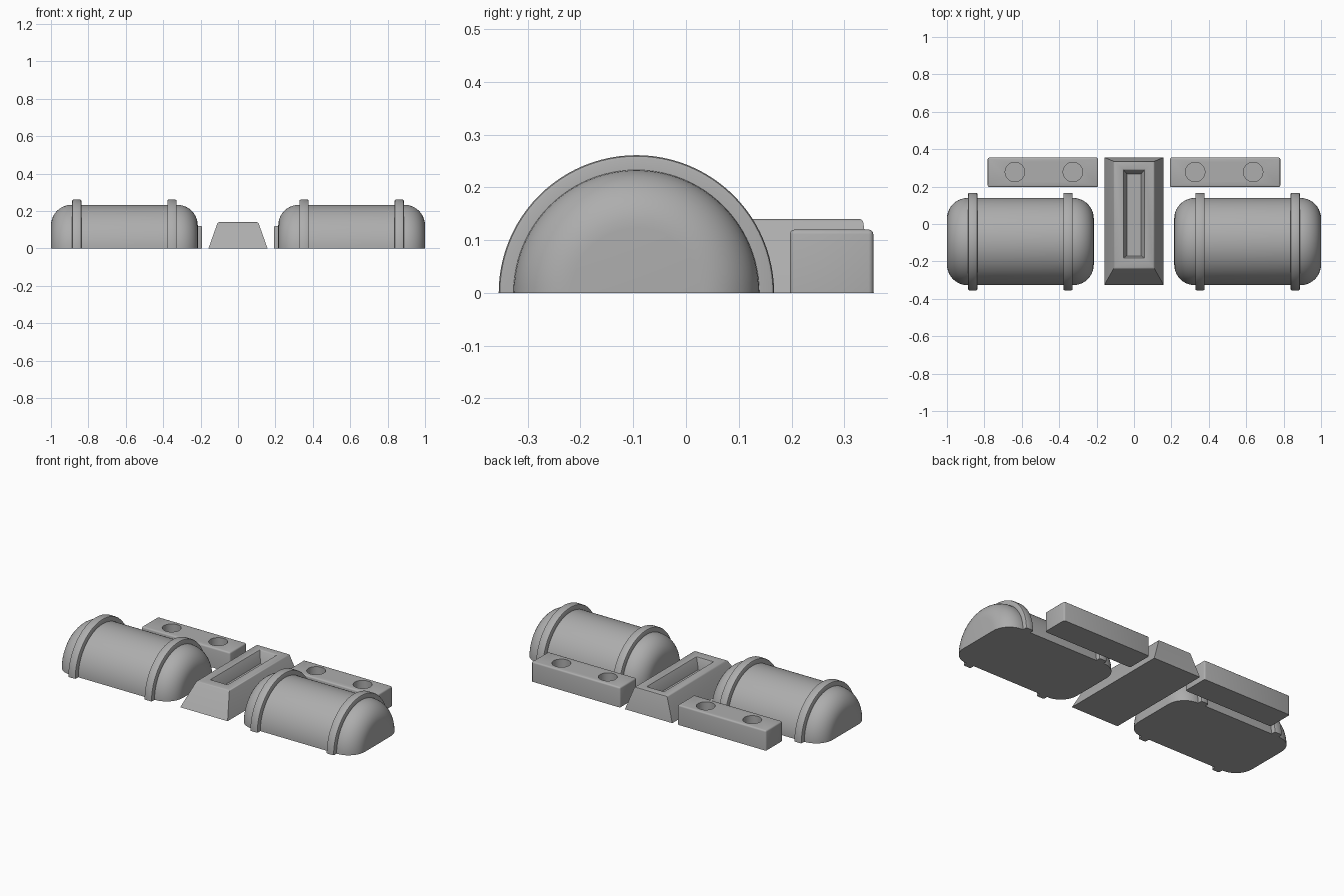
import bpy, bmesh
from math import sin, cos, pi
from mathutils import Matrix

cube = bpy.data.objects.get("Cube")
if cube:
    bpy.data.objects.remove(cube, do_unlink=True)

GREY = (0.42, 0.42, 0.42, 1)
grey = bpy.data.materials.new("plain grey")
grey.use_nodes = True
grey.diffuse_color = GREY
grey.node_tree.nodes["Principled BSDF"].inputs["Base Color"].default_value = GREY


def finish(bm, name, smooth=True):
    bmesh.ops.remove_doubles(bm, verts=bm.verts, dist=1e-5)
    bmesh.ops.recalc_face_normals(bm, faces=bm.faces)
    mesh = bpy.data.meshes.new(name)
    bm.to_mesh(mesh)
    bm.free()
    mesh.materials.append(grey)
    obj = bpy.data.objects.new(name, mesh)
    bpy.context.collection.objects.link(obj)
    bpy.ops.object.select_all(action="DESELECT")
    obj.select_set(True)
    bpy.context.view_layer.objects.active = obj
    if smooth:
        bpy.ops.object.shade_smooth_by_angle(angle=0.6)
    return obj


def half_turn(name, profile, closed=False, steps=48):
    """Sweep (x, radius) points half way round the tank axis and cap the cut."""
    bm = bmesh.new()
    rings = []
    for i in range(steps + 1):
        a = pi * i / steps
        rings.append([bm.verts.new((x, TANK_Y - r * cos(a), r * sin(a))) for x, r in profile])
    n = len(profile)
    for a, b in zip(rings, rings[1:]):
        for j in range(n if closed else n - 1):
            k = (j + 1) % n
            if profile[j][1] == 0:
                bm.faces.new((a[j], a[k], b[k]))
            elif profile[k][1] == 0:
                bm.faces.new((a[j], a[k], b[j]))
            else:
                bm.faces.new((a[j], a[k], b[k], b[j]))
    bm.faces.new(rings[0])
    bm.faces.new(rings[-1])
    return finish(bm, name)


def block(name, side):
    """Rounded block with two round sockets in its top."""
    bm = bmesh.new()
    bmesh.ops.create_cube(bm, size=1, matrix=Matrix.Translation((side * 0.487, 0.276, 0.06))
                          @ Matrix.Diagonal((0.59, 0.158, 0.12, 1)))
    edges = [e for e in bm.edges if max(v.co.z for v in e.verts) > 0.1]
    bmesh.ops.bevel(bm, geom=edges, offset=0.009, segments=3, profile=0.5, affect="EDGES")
    # Socket cutter
    cut = bmesh.new()
    for x in (0.327, 0.637):
        bmesh.ops.create_cone(cut, cap_ends=True, segments=32, radius1=0.052, radius2=0.052,
                              depth=0.1, matrix=Matrix.Translation((side * x, 0.278, 0.12)))
    cutter = finish(cut, "socket_cutter", False)
    cutter.hide_render = True
    obj = finish(bm, name, False)
    mod = obj.modifiers.new("sockets", "BOOLEAN")
    mod.operation = "DIFFERENCE"
    mod.solver = "EXACT"
    mod.object = cutter
    bpy.ops.object.modifier_apply(modifier=mod.name)
    bpy.data.objects.remove(cutter, do_unlink=True)
    bpy.ops.object.shade_smooth_by_angle(angle=0.6)


TANK_Y, TANK_R, BAND_R = -0.094, 0.233, 0.261
TANK_IN, TANK_OUT, ROUND = 0.215, 1.0, 0.11

for side, label in ((1, "left"), (-1, "right")):
    # Half-buried tank with rounded ends
    arc = [(ROUND * (1 - cos(t)), TANK_R - ROUND * (1 - sin(t)))
           for t in (pi / 2 * i / 10 for i in range(11))]
    outline = [(TANK_IN, 0)] + [(TANK_IN + d, r) for d, r in arc]
    outline += [(TANK_OUT - d, r) for d, r in reversed(arc)] + [(TANK_OUT, 0)]
    half_turn(label + "_tank", [(side * x, r) for x, r in outline])

    # Raised bands round the tank
    for place, x in (("inner", 0.353), ("outer", 0.862)):
        w, b, low = 0.025, 0.007, TANK_R - 0.008
        band = [(-w, low), (-w, BAND_R - b), (-w + b * 0.3, BAND_R - b * 0.3), (-w + b, BAND_R),
                (w - b, BAND_R), (w - b * 0.3, BAND_R - b * 0.3), (w, BAND_R - b), (w, low)]
        half_turn(f"{label}_{place}_band", [(side * x + d, r) for d, r in band], closed=True)

    block(label + "_socket_block", side)

# Centre trough: tapered body with a long recess, as stacked rectangles
# (half width, front y, back y, height)
LEVELS = [(0.158, -0.325, 0.356, 0), (0.108, -0.237, 0.335, 0.14),
          (0.056, -0.18, 0.29, 0.14), (0.037, -0.17, 0.266, 0.07)]
bm = bmesh.new()
loops = [[bm.verts.new(p) for p in ((-w, f, z), (w, f, z), (w, b, z), (-w, b, z))]
         for w, f, b, z in LEVELS]
for lo, hi in zip(loops, loops[1:]):
    for j in range(4):
        k = (j + 1) % 4
        bm.faces.new((lo[j], lo[k], hi[k], hi[j]))
bm.faces.new(loops[0])
bm.faces.new(loops[-1])
rim = [e for e in bm.edges if any(all(v in loop for v in e.verts) for loop in loops[1:3])]
bmesh.ops.bevel(bm, geom=rim, offset=0.006, segments=2, profile=0.5, affect="EDGES")
finish(bm, "centre_trough")
